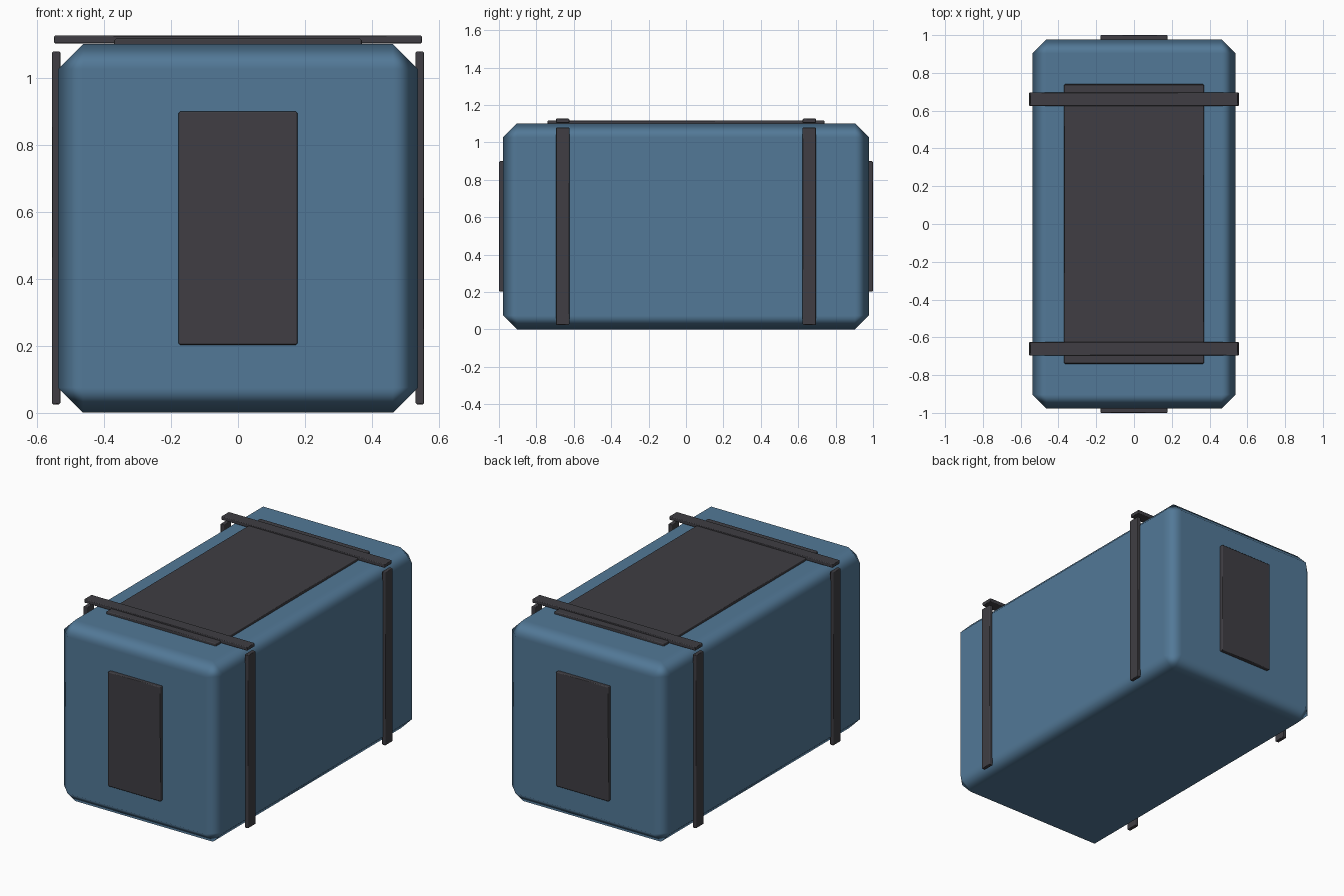
import bpy
from mathutils import Vector

cube = bpy.data.objects.get("Cube")
if cube:
    bpy.data.objects.remove(cube, do_unlink=True)


def make_material(name, color):
    mat = bpy.data.materials.new(name)
    mat.use_nodes = True
    mat.diffuse_color = color
    bsdf = next(n for n in mat.node_tree.nodes if n.type == 'BSDF_PRINCIPLED')
    bsdf.inputs["Base Color"].default_value = color
    return mat


blue = make_material("slate_blue", (0.085, 0.19, 0.31, 1))
dark = make_material("charcoal", (0.05, 0.048, 0.056, 1))


def bevelled_box(name, low, high, bevel, mat):
    """Box between two corners with a single chamfer and softened normals."""
    low, high = Vector(low), Vector(high)
    bpy.ops.mesh.primitive_cube_add(size=1, location=(low + high) / 2)
    obj = bpy.context.object
    obj.name = name
    obj.scale = high - low
    bpy.ops.object.transform_apply(location=False, rotation=False, scale=True)
    obj.data.materials.append(mat)
    bpy.ops.object.shade_smooth()
    mod = obj.modifiers.new("chamfer", 'BEVEL')
    mod.width = bevel
    mod.segments = 1
    mod.limit_method = 'NONE'
    mod.harden_normals = True
    return obj


# Main case
bevelled_box("case_body", (-0.538, -0.978, 0), (0.538, 0.978, 1.102), 0.075, blue)

# Lid plate
bevelled_box("lid_plate", (-0.37, -0.74, 1.09), (0.37, 0.74, 1.118), 0.005, dark)

# End panels
for side, label in ((-1, "front"), (1, "back")):
    ys = sorted((side * 0.97, side))
    bevelled_box(label + "_panel", (-0.178, ys[0], 0.203), (0.178, ys[1], 0.9), 0.005, dark)

# Straps: a top bar and two side bars at each end
for end, label in ((-1, "front"), (1, "back")):
    y0, y1 = end * 0.66 - 0.036, end * 0.66 + 0.036
    bevelled_box(label + "_top_strap", (-0.55, y0, 1.104), (0.55, y1, 1.127), 0.004, dark)
    for side, hand in ((-1, "right"), (1, "left")):
        xs = sorted((side * 0.531, side * 0.556))
        bevelled_box(f"{label}_{hand}_strap", (xs[0], y0, 0.025), (xs[1], y1, 1.08), 0.004, dark)
